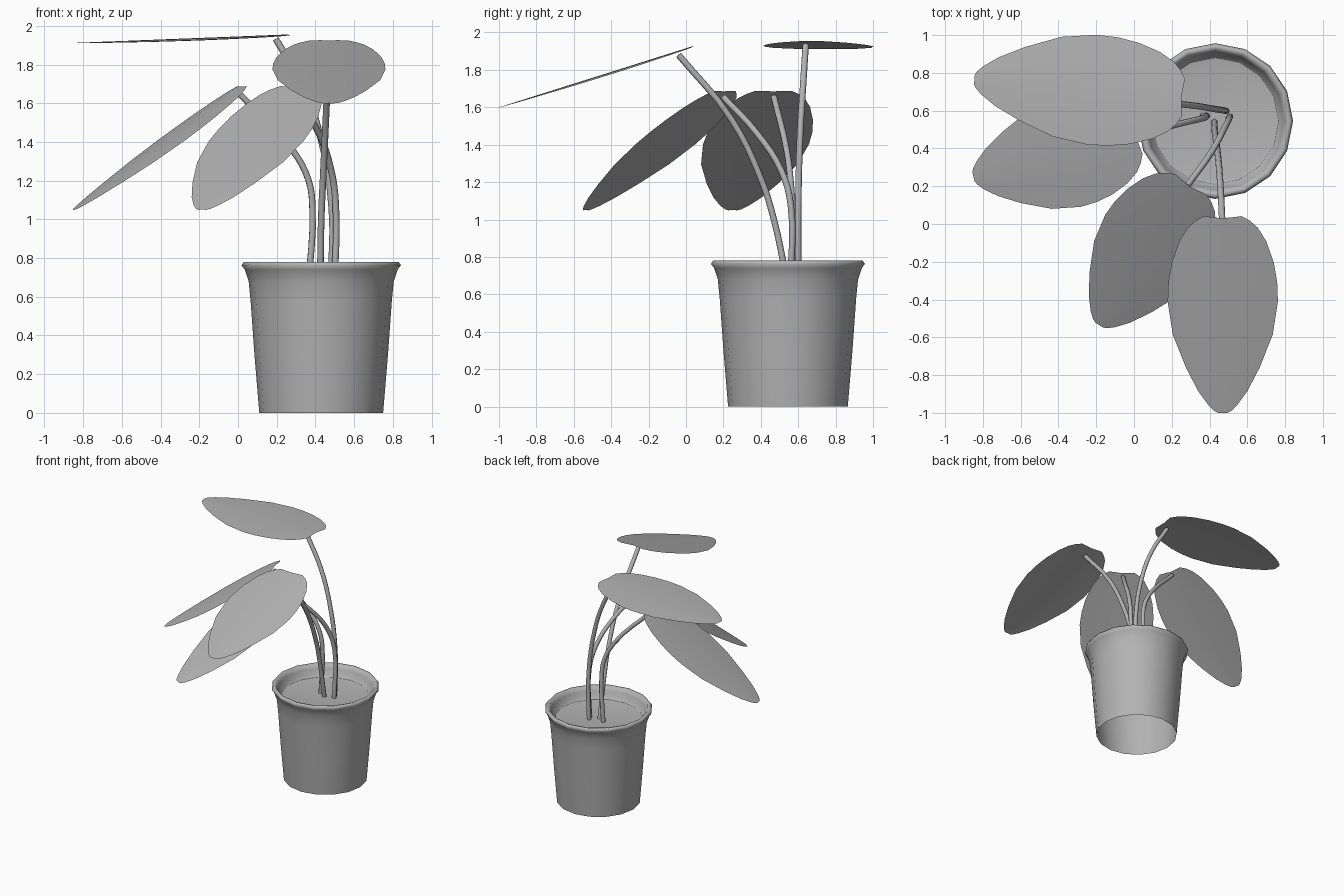
import bpy, bmesh, math
from mathutils import Vector

cube = bpy.data.objects.get("Cube")
if cube:
    bpy.data.objects.remove(cube, do_unlink=True)

COLOUR = (0.45, 0.45, 0.45, 1)
grey = bpy.data.materials.new("plain grey")
grey.use_nodes = True
grey.diffuse_color = COLOUR
grey.node_tree.nodes["Principled BSDF"].inputs["Base Color"].default_value = COLOUR


def finish(bm, name, angle=40):
    """Turn a bmesh into a smooth shaded object."""
    mesh = bpy.data.meshes.new(name)
    bm.to_mesh(mesh)
    bm.free()
    obj = bpy.data.objects.new(name, mesh)
    bpy.context.collection.objects.link(obj)
    mesh.materials.append(grey)
    bpy.ops.object.select_all(action="DESELECT")
    obj.select_set(True)
    bpy.context.view_layer.objects.active = obj
    bpy.ops.object.shade_smooth_by_angle(angle=math.radians(angle))


def skin(bm, rows, closed):
    """Bridge successive rows of points with quads."""
    rows = [[bm.verts.new(p) for p in row] for row in rows]
    n = len(rows[0])
    for a, b in zip(rows, rows[1:]):
        for i in range(n if closed else n - 1):
            j = (i + 1) % n
            bm.faces.new((a[i], a[j], b[j], b[i]))
    return rows


def turned(name, centre, profile, sides=16, cap=False):
    """Revolve a radius/height profile."""
    bm = bmesh.new()
    ring = [2 * math.pi * i / sides for i in range(sides)]
    rows = skin(bm, [[(centre[0] + r * math.cos(a), centre[1] + r * math.sin(a), z)
                      for a in ring] for r, z in profile], True)
    if cap:
        bm.faces.new(rows[-1])
    finish(bm, name, 80)


# Pot: open underneath, flared lip, with the soil disc inside
CENTRE = (0.43, 0.545)
turned("pot", CENTRE, [(0.32, 0), (0.345, 0.3), (0.365, 0.58), (0.375, 0.68),
                       (0.395, 0.74), (0.412, 0.763), (0.4, 0.78), (0.38, 0.776),
                       (0.365, 0.745), (0.35, 0.70), (0.335, 0.685)])
turned("soil", CENTRE, [(0.335, 0.685), (0.31, 0.68)], cap=True)

# Half width of a leaf along its length, from base to tip
OUTLINE = [(0, 0.1), (0.015, 0.145), (0.05, 0.185), (0.12, 0.23), (0.23, 0.27),
           (0.33, 0.288), (0.43, 0.292), (0.6, 0.265), (0.77, 0.195), (0.89, 0.13),
           (0.96, 0.077), (0.99, 0.045), (1, 0.025)]


def leaf(name, base, tip):
    base, tip = Vector(base), Vector(tip)
    axis = tip - base
    across = Vector((0, 0, 1)).cross(axis).normalized()
    normal = axis.cross(across).normalized()
    rows = []
    for t, half in OUTLINE:
        row = []
        for s in (-1, -0.5, 0, 0.5, 1):
            notch = 0.01 * abs(s) if t == 0 else 0
            row.append(base + axis * (t - notch) + across * half * s
                       - normal * 0.012 * s * s * half / 0.29)
        rows.append(row)
    bm = bmesh.new()
    skin(bm, rows, False)
    bmesh.ops.recalc_face_normals(bm, faces=bm.faces)
    if sum(f.normal.z for f in bm.faces) < 0:
        bmesh.ops.reverse_faces(bm, faces=bm.faces)
    finish(bm, name)


def stem(name, points, radius=0.017):
    """Sweep a small round section along a smooth curve."""
    curve = bpy.data.curves.new(name, "CURVE")
    curve.dimensions = "3D"
    curve.bevel_depth = radius
    curve.bevel_resolution = 2
    curve.resolution_u = 4
    curve.use_fill_caps = True
    spline = curve.splines.new("BEZIER")
    spline.bezier_points.add(len(points) - 1)
    for bp, p in zip(spline.bezier_points, points):
        bp.co = p
        bp.handle_left_type = bp.handle_right_type = "AUTO"
    curve.materials.append(grey)
    obj = bpy.data.objects.new(name, curve)
    bpy.context.collection.objects.link(obj)


# Each leaf: base, tip, then the stem path from soil to leaf
PLANTS = {
    "back": ((0.25, 0.67, 1.955), (-0.845, 0.765, 1.912),
             [(0.48, 0.60, 0.67), (0.485, 0.60, 1.05), (0.42, 0.61, 1.45),
              (0.33, 0.625, 1.70), (0.195, 0.64, 1.932)]),
    "left_side": ((0.01, 0.465, 1.685), (-0.85, 0.25, 1.05),
                  [(0.365, 0.575, 0.67), (0.385, 0.57, 1.05), (0.365, 0.56, 1.2),
                   (0.28, 0.54, 1.36), (0.0, 0.47, 1.655)]),
    "front_side": ((0.295, 0.20, 1.685), (-0.185, -0.535, 1.05),
                   [(0.50, 0.56, 0.67), (0.505, 0.56, 1.08), (0.48, 0.51, 1.26),
                    (0.41, 0.38, 1.46), (0.28, 0.20, 1.655)]),
    "front": ((0.47, 0.03, 1.925), (0.47, -1.0, 1.6),
              [(0.425, 0.54, 0.67), (0.43, 0.47, 1.0), (0.44, 0.40, 1.22),
               (0.455, 0.24, 1.54), (0.47, -0.04, 1.88)]),
}
for side, (base, tip, path) in PLANTS.items():
    leaf(side + "_leaf", base, tip)
    stem(side + "_stem", path)
